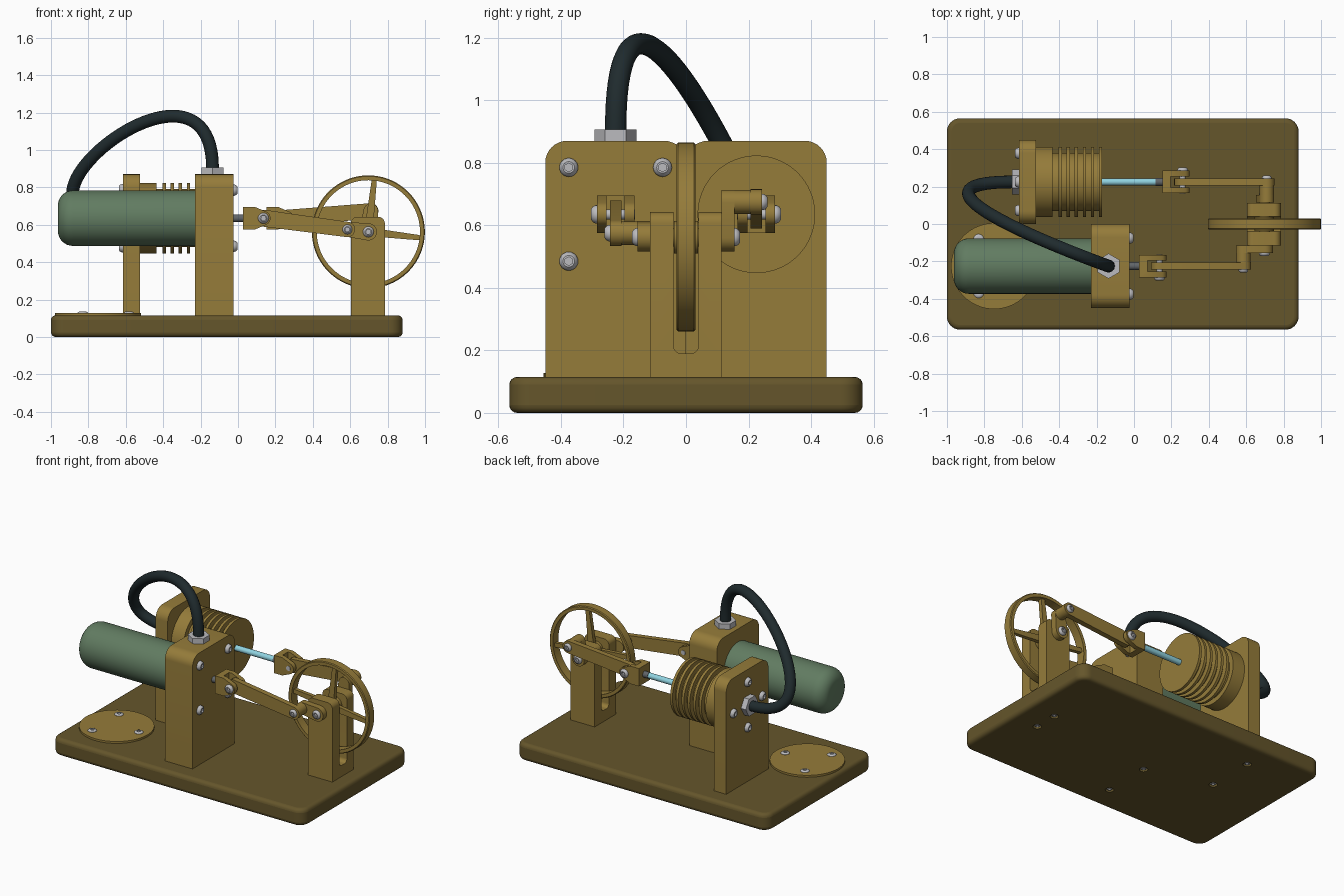
import bpy, bmesh
from math import sin, cos, pi, acos, atan2, hypot, radians
from mathutils import Vector

if "Cube" in bpy.data.objects:
    bpy.data.objects.remove(bpy.data.objects["Cube"])


def material(name, r, g, b):
    m = bpy.data.materials.new(name)
    m.diffuse_color = (r, g, b, 1)
    m.use_nodes = True
    m.node_tree.nodes["Principled BSDF"].inputs["Base Color"].default_value = m.diffuse_color
    return m


BRASS = material("brass", .30, .20, .042)
BASE = material("dark_brass", .13, .092, .024)
GREEN = material("green_enamel", .12, .20, .12)
RUBBER = material("black_rubber", .014, .024, .027)
STEEL = material("steel", .5, .5, .52)
DARK = material("dark_steel", .12, .13, .14)
GLASS = material("blue_rod", .28, .65, .75)


def smooth(ob):
    bpy.ops.object.select_all(action='DESELECT')
    ob.select_set(True)
    bpy.context.view_layer.objects.active = ob
    bpy.ops.object.shade_smooth_by_angle(angle=radians(32))


def finish(name, bm, mat, do_smooth=True):
    bmesh.ops.remove_doubles(bm, verts=bm.verts, dist=1e-5)
    bmesh.ops.recalc_face_normals(bm, faces=bm.faces)
    me = bpy.data.meshes.new(name)
    bm.to_mesh(me)
    bm.free()
    me.materials.append(mat)
    ob = bpy.data.objects.new(name, me)
    bpy.context.collection.objects.link(ob)
    if do_smooth:
        smooth(ob)
    return ob


def prism(name, pts, a, b, axis, mat):
    """Extrude a 2D outline from a to b along an axis."""
    place = {'x': lambda u, v, w: (w, u, v), 'y': lambda u, v, w: (u, w, v),
             'z': lambda u, v, w: (u, v, w)}[axis]
    bm = bmesh.new()
    lo = [bm.verts.new(place(u, v, a)) for u, v in pts]
    hi = [bm.verts.new(place(u, v, b)) for u, v in pts]
    bm.faces.new(lo)
    bm.faces.new(hi)
    for i in range(len(pts)):
        j = (i + 1) % len(pts)
        bm.faces.new((lo[i], lo[j], hi[j], hi[i]))
    return finish(name, bm, mat)


def lathe(name, profile, origin, axis, mat, n=48, start=0, closed=False, hexes=()):
    """Revolve (radius, height) points; rings listed in hexes become hexagons."""
    rot = Vector((0, 0, 1)).rotation_difference(Vector(axis))
    bm, rings = bmesh.new(), []
    for k, (r, h) in enumerate(profile):
        ring = []
        for i in range(n):
            t = start + 2 * pi * i / n
            rr = r * cos(pi / 6) / cos(t % (pi / 3) - pi / 6) if k in hexes else r
            ring.append(bm.verts.new(Vector(origin) + rot @ Vector((rr * cos(t), rr * sin(t), h))))
        rings.append(ring)
    for p, q in zip(rings, rings[1:] + ([rings[0]] if closed else [])):
        for i in range(n):
            j = (i + 1) % n
            bm.faces.new((p[i], p[j], q[j], q[i]))
    return finish(name, bm, mat)


def rod(name, origin, axis, r, length, mat, n=32, start=0):
    return lathe(name, [(0, 0), (r, 0), (r, length), (0, length)], origin, axis, mat, n, start)


def bolt(name, origin, axis, r=.03, h=.022):
    prof = [(0, 0), (r, 0), (r, .25 * h), (.86 * r, .7 * h), (.62 * r, h),
            (.45 * r, h), (.45 * r, .35 * h), (0, .35 * h)]
    return lathe(name, prof, origin, axis, STEEL, 24, 0, False, (5, 6))


def arc(c, r, a0, a1, n=12):
    return [(c[0] + r * cos(a0 + (a1 - a0) * i / n), c[1] + r * sin(a0 + (a1 - a0) * i / n))
            for i in range(n + 1)]


def rounded(u0, u1, v0, v1, top, bottom=0):
    pts = []
    for u, v, r, a in ((u1 - top, v1 - top, top, 0), (u0 + top, v1 - top, top, pi / 2),
                       (u0 + bottom, v0 + bottom, bottom, pi), (u1 - bottom, v0 + bottom, bottom, 1.5 * pi)):
        pts += arc((u, v), r, a, a + pi / 2, 8) if r else [(u, v)]
    return pts


def capsule(c0, r0, c1, r1):
    d = hypot(c1[0] - c0[0], c1[1] - c0[1])
    t, k = atan2(c1[1] - c0[1], c1[0] - c0[0]), acos((r0 - r1) / d)
    return arc(c1, r1, t - k, t + k) + arc(c0, r0, t + k, t + 2 * pi - k)


def cut(ob, cutter):
    m = ob.modifiers.new("cut", 'BOOLEAN')
    m.operation, m.object, m.solver = 'DIFFERENCE', cutter, 'EXACT'
    bpy.context.view_layer.objects.active = ob
    bpy.ops.object.modifier_apply(modifier=m.name)
    bpy.data.objects.remove(cutter)
    smooth(ob)


AX, Y = .635, .225          # height and side offset of both cylinder axes
WHEEL = (.697, .562)        # crankshaft centre in x, z

# Base plate with softened edges and recessed bolts underneath
base = prism("base_plate", rounded(-1, .88, -.565, .565, .07, .07), 0, .115, 'z', BASE)
bev = base.modifiers.new("edge_round", 'BEVEL')
bev.width, bev.segments, bev.limit_method, bev.angle_limit = .025, 4, 'ANGLE', radians(50)
bpy.context.view_layer.objects.active = base
bpy.ops.object.modifier_apply(modifier=bev.name)
for x, y in ((.695, .08), (.695, -.08), (-.13, -.065), (-.13, -.385), (-.57, .065), (-.57, .385)):
    cut(base, rod("recess", (x, y, -.02), (0, 0, 1), .026, .042, BASE))
    bolt("base_bolt", (x, y, .022), (0, 0, -1), .022, .018)

# Round burner plate
rod("burner_plate", (-.748, -Y, .115), (0, 0, 1), .23, .013, BRASS, 64)
for i in range(3):
    t = 2 * pi * i / 3
    bolt("burner_plate_bolt", (-.748 + .165 * cos(t), -Y + .165 * sin(t), .127), (0, 0, 1), .028, .009)

# Upright mounts
prism("hot_mount_block", rounded(-.45, 0, .115, .87, .07), -.23, -.025, 'x', BRASS)
prism("cold_mount_plate", rounded(0, .45, .115, .87, .07), -.615, -.525, 'x', BRASS)
for i in range(4):
    t = pi / 4 + i * pi / 2
    bolt("hot_mount_bolt", (-.025, -Y + .212 * cos(t), AX + .212 * sin(t)), (1, 0, 0))
    t = i * pi / 2
    bolt("cold_mount_bolt", (-.615, Y + .153 * cos(t), AX + .153 * sin(t)), (-1, 0, 0))

# Hot cylinder with rounded end
R = .148
lathe("hot_cylinder", [(0, 0)] + [(R - .08 + .08 * sin(a * pi / 16), .08 - .08 * cos(a * pi / 16)) for a in range(9)]
      + [(R, .74), (0, .74)], (-.963, -Y, AX), (1, 0, 0), GREEN, 64)

# Finned cold cylinder
fins = [(0, 0), (.188, 0), (.188, .09)]
for i in range(6):
    h = .122 + i * .043
    fins += [(.155, h), (.188, h), (.188, h + .018), (.155, h + .018)]
fins[3:3] = [(.155, .09)]
fins = fins[:-1] + [(0, fins[-1][1])]
lathe("cold_cylinder", fins, (-.525, Y, AX), (1, 0, 0), BRASS, 64)

# Piston rods
rod("hot_piston_rod", (-.03, -Y, AX), (1, 0, 0), .021, .07, DARK)
rod("cold_piston_rod", (-.2, Y, AX), (1, 0, 0), .019, .32, GLASS)
rod("cold_rod_end", (.115, Y, AX), (1, 0, 0), .021, .04, DARK)

# Crank stand with flywheel slot
stand = prism("crank_stand", rounded(.603, .785, .115, .642, .035), -.115, .113, 'y', BRASS)
cut(stand, prism("slot", rounded(-.04, .04, .19, .8, .001, .025), .5, .9, 'x', BRASS))

# Flywheel
wx, wz = WHEEL
lathe("flywheel_rim", [(.276, -.03), (.297, -.03), (.302, -.025), (.302, .025), (.297, .03), (.276, .03)],
      (wx, 0, wz), (0, 1, 0), BRASS, 96, 0, True)
rod("flywheel_hub", (wx, -.038, wz), (0, 1, 0), .052, .076, BRASS)
rod("crankshaft", (wx, -.13, wz), (0, 1, 0), .03, .26, BRASS)
for i in range(4):
    t = radians(-6.5 + 90 * i)
    at = lambda r: (wx + r * cos(t), wz + r * sin(t))
    prism("flywheel_spoke", capsule(at(.03), .022, at(.27), .014), -.013, .013, 'y', BRASS)

# Mirrored linkages: clevis, connecting rod, crank web and pins
for side, s, px, ang in (("hot", -1, .136, 173.5), ("cold", 1, .26, 83.5)):
    yc = s * Y
    out = (0, s, 0)
    pin = (wx + .113 * cos(radians(ang)), wz + .113 * sin(radians(ang)))
    outline = [(px - .108, AX + .06), (px - .108, AX - .06), (px - .045, AX - .06)]
    outline += arc((px, AX), .038, radians(-75), radians(75)) + [(px - .045, AX + .06)]
    clevis = prism(side + "_clevis", outline, yc - .06, yc + .06, 'y', BRASS)
    cut(clevis, prism("gap", rounded(px - .065, px + .1, AX - .1, AX + .1, 0), yc - .029, yc + .029, 'y', BRASS))
    prism(side + "_connecting_rod", capsule((px, AX), .045, pin, .041), yc - .018, yc + .018, 'y', BRASS)
    rod(side + "_clevis_pin", (px, yc - .062, AX), (0, 1, 0), .016, .124, STEEL)
    bolt(side + "_clevis_bolt", (px, yc + s * .06, AX), out, .029, .018)
    prism(side + "_crank_web", capsule(WHEEL, .046, pin, .039), s * .114, s * .155, 'y', BRASS)
    rod(side + "_crank_boss", (pin[0], s * .15, pin[1]), out, .038, .058, BRASS)
    bolt(side + "_crank_bolt", (pin[0], yc + s * .018, pin[1]), out, .026, .017)
    bolt(side + "_shaft_bolt", (wx, s * .155, wz), out, .029, .017)

# Hose and its hexagonal fittings
rod("hot_hose_nut", (-.136, -Y, .87), (0, 0, 1), .067, .036, STEEL, 6, pi / 2)
rod("cold_hose_nut", (-.615, Y, AX), (-1, 0, 0), .067, .036, STEEL, 6, pi / 2)
cu = bpy.data.curves.new("hose", 'CURVE')
cu.dimensions, cu.bevel_depth, cu.bevel_resolution, cu.use_fill_caps = '3D', .034, 6, True
sp = cu.splines.new('BEZIER')
sp.bezier_points.add(1)
sp.resolution_u = 48
for p, co, left, right in zip(sp.bezier_points,
                              ((-.136, -Y, .9), (-.645, Y, AX)),
                              ((-.136, -Y, .7), (-1.4, Y, AX)),
                              ((-.136, -Y, 1.66), (-.4, Y, AX))):
    p.handle_left_type = p.handle_right_type = 'FREE'
    p.co, p.handle_left, p.handle_right = co, left, right
cu.materials.append(RUBBER)
hose = bpy.data.objects.new("hose", cu)
bpy.context.collection.objects.link(hose)
bpy.ops.object.select_all(action='DESELECT')
hose.select_set(True)
bpy.context.view_layer.objects.active = hose
bpy.ops.object.convert(target='MESH')
smooth(bpy.context.object)
